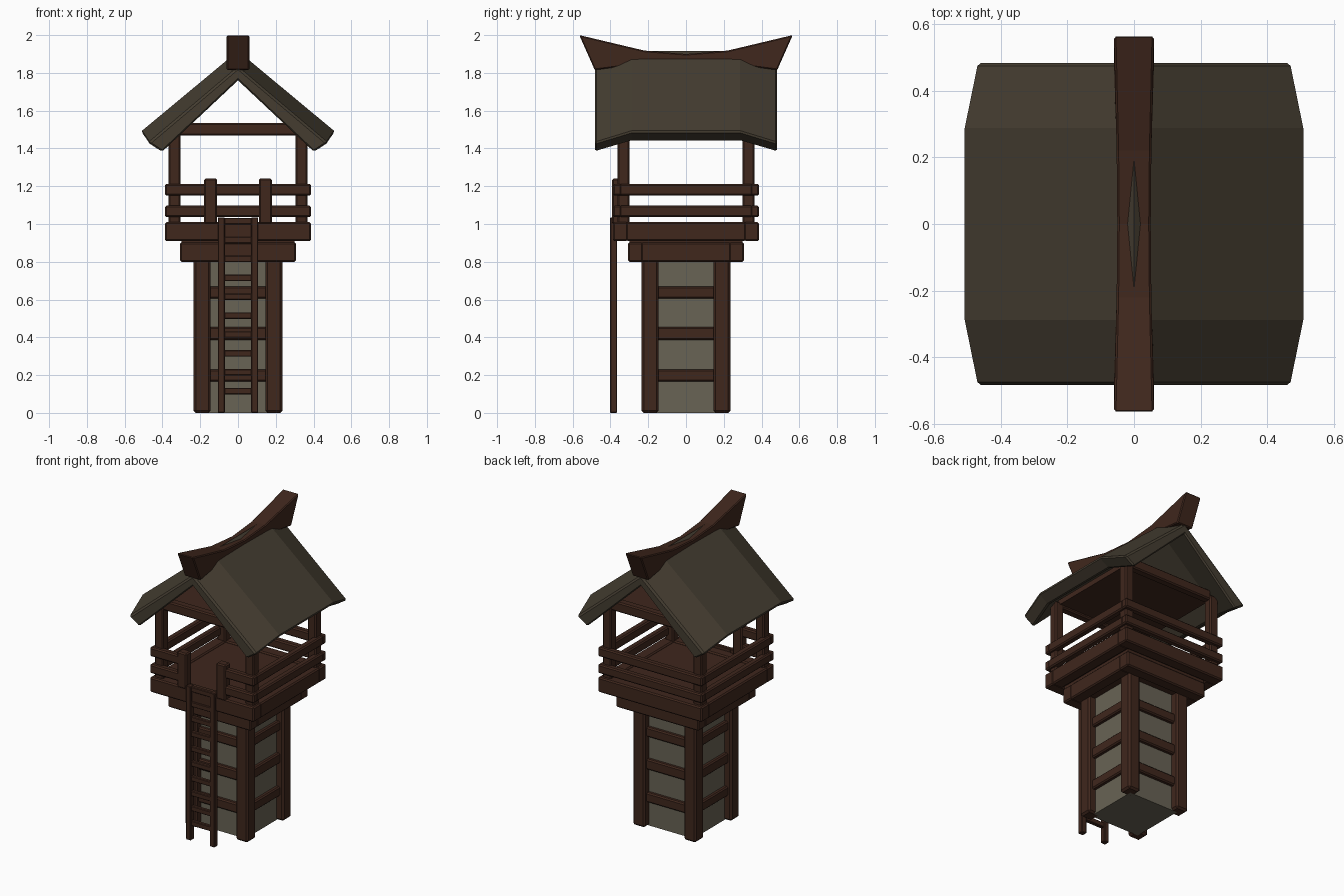
import bpy, bmesh
from math import radians

if "Cube" in bpy.data.objects:
    bpy.data.objects.remove(bpy.data.objects["Cube"])


def material(name, rgb):
    m = bpy.data.materials.new(name)
    m.diffuse_color = (*rgb, 1)
    m.use_nodes = True
    m.node_tree.nodes["Principled BSDF"].inputs["Base Color"].default_value = m.diffuse_color
    return m


WOOD = material("dark_wood", (0.05, 0.02, 0.012))
THATCH = material("thatch", (0.058, 0.046, 0.03))
PLASTER = material("plaster", (0.14, 0.125, 0.09))


def finish(name, bm, mat):
    bmesh.ops.recalc_face_normals(bm, faces=bm.faces)
    me = bpy.data.meshes.new(name)
    bm.to_mesh(me)
    bm.free()
    me.materials.append(mat)
    ob = bpy.data.objects.new(name, me)
    bpy.context.collection.objects.link(ob)
    return ob


def box(name, x, y, z, mat=WOOD, bevel=0.008):
    """Chamfered box from (min, max) ranges."""
    bm = bmesh.new()
    bmesh.ops.create_cube(bm, size=1)
    for v in bm.verts:
        v.co = [r[0] + (c + 0.5) * (r[1] - r[0]) for c, r in zip(v.co, (x, y, z))]
    if bevel:
        bmesh.ops.bevel(bm, geom=bm.edges[:], offset=bevel, segments=1, affect='EDGES')
    return finish(name, bm, mat)


def span(s, a, b):
    """Range a..b mirrored to side s."""
    return (a, b) if s > 0 else (-b, -a)


def ring(name, half, depth, z, front=True):
    """Four beams around a square."""
    inner = half - depth
    for s, side in ((-1, "front"), (1, "back")):
        if s > 0 or front:
            box(f"{name}_{side}", (-half, half), span(s, inner, half), z)
    for s, side in ((-1, "left"), (1, "right")):
        box(f"{name}_{side}", span(s, inner, half), (-inner - 0.01, inner + 0.01), z)


def loft(sections):
    """Closed solid through a list of (y, [(x, z), ...]) sections."""
    bm = bmesh.new()
    rows = [[bm.verts.new((x, y, z)) for x, z in pts] for y, pts in sections]
    n = len(rows[0])
    for a, b in zip(rows, rows[1:]):
        for i in range(n):
            j = (i + 1) % n
            bm.faces.new((a[i], a[j], b[j], b[i]))
    bm.faces.new(rows[0])
    bm.faces.new(rows[-1])
    bmesh.ops.recalc_face_normals(bm, faces=bm.faces)
    return bm


# Tower shaft: plaster core, corner posts, cross beams
box("tower_wall", (-0.185, 0.185), (-0.185, 0.185), (0, 0.82), PLASTER, 0)
for sx in (-1, 1):
    for sy in (-1, 1):
        box("tower_post", span(sx, 0.145, 0.235), span(sy, 0.145, 0.235), (0, 0.82), bevel=0.012)
for z in ((0.165, 0.23), (0.385, 0.455), (0.605, 0.67)):
    ring("tower_beam", 0.21, 0.05, z)

# Platform: collar, frame, floor
box("collar", (-0.3, 0.3), (-0.3, 0.3), (0.81, 0.92), bevel=0)
ring("collar_beam", 0.308, 0.08, (0.8, 0.902))
ring("platform_frame", 0.387, 0.08, (0.91, 1.01))
box("platform_floor", (-0.36, 0.36), (-0.36, 0.36), (0.92, 1.0), bevel=0)

# Railings, open in front for the ladder
for z in ((1.037, 1.097), (1.15, 1.212)):
    ring("railing", 0.387, 0.045, z, front=False)
    for s in (-1, 1):
        box("railing_front", span(s, 0.13, 0.387), (-0.387, -0.342), z)
for s in (-1, 1):
    box("entry_post", span(s, 0.11, 0.18), (-0.392, -0.335), (1.0, 1.24))

# Roof posts, tie beams and ceiling
for sx in (-1, 1):
    for sy in (-1, 1):
        box("roof_post", span(sx, 0.305, 0.368), span(sy, 0.3, 0.362), (0.98, 1.5))
for s in (-1, 1):
    box("tie_beam", (-0.315, 0.315), span(s, 0.3, 0.355), (1.468, 1.535))
box("ceiling", (-0.335, 0.335), (-0.33, 0.33), (1.485, 1.52), bevel=0)


# Thatched roof: gable section that narrows and droops at both ends
def gable(apex, eave, lip, under):
    return [(-eave[0], eave[1]), (0, apex), eave, lip, (0, under), (-lip[0], lip[1])]


mid = gable(1.916, (0.515, 1.488), (0.44, 1.438), 1.82)
end = gable(1.83, (0.475, 1.428), (0.40, 1.38), 1.757)
bm = loft([(-0.483, end), (-0.287, mid), (0.287, mid), (0.483, end)])
rim = [e for e in bm.edges if e.calc_face_angle(0) > radians(45)
       and max(abs(v.co.x) for v in e.verts) > 0.01]
bmesh.ops.bevel(bm, geom=rim, offset=0.01, segments=1, affect='EDGES')
finish("thatched_roof", bm, THATCH)


# Upswept ridge beam
def ridge(w_top, w_low):
    return [(-w_top, 1), (w_top, 1), (w_low, 0), (-w_low, 0)]


stations = [(0.565, 2.0, 0.483, 1.815, 0.06), (0.22, 1.918, 0.22, 1.85, 0.052), (0, 1.9, 0, 1.85, 0.05)]
stations = [(-a, b, -c, d, w) for a, b, c, d, w in stations] + stations[1::-1]
bm = loft([(0, ridge(w, w)) for *_, w in stations])
bm.verts.ensure_lookup_table()
for i, (yt, zt, yb, zb, w) in enumerate(stations):
    for k, v in enumerate(bm.verts[i * 4:i * 4 + 4]):
        v.co.y, v.co.z = (yt, zt) if k < 2 else (yb, zb)
bm.normal_update()
bmesh.ops.recalc_face_normals(bm, faces=bm.faces)
rim = [e for e in bm.edges if e.calc_face_angle(0) > radians(45)]
bmesh.ops.bevel(bm, geom=rim, offset=0.006, segments=1, affect='EDGES')
finish("ridge_beam", bm, WOOD)

# Ladder
for s in (-1, 1):
    box("ladder_rail", span(s, 0.07, 0.107), (-0.402, -0.365), (0, 1.035), bevel=0.004)
for i in range(10):
    z = 0.115 + i * 0.1
    box("ladder_rung", (-0.075, 0.075), (-0.396, -0.37), (z - 0.017, z + 0.017), bevel=0.004)
